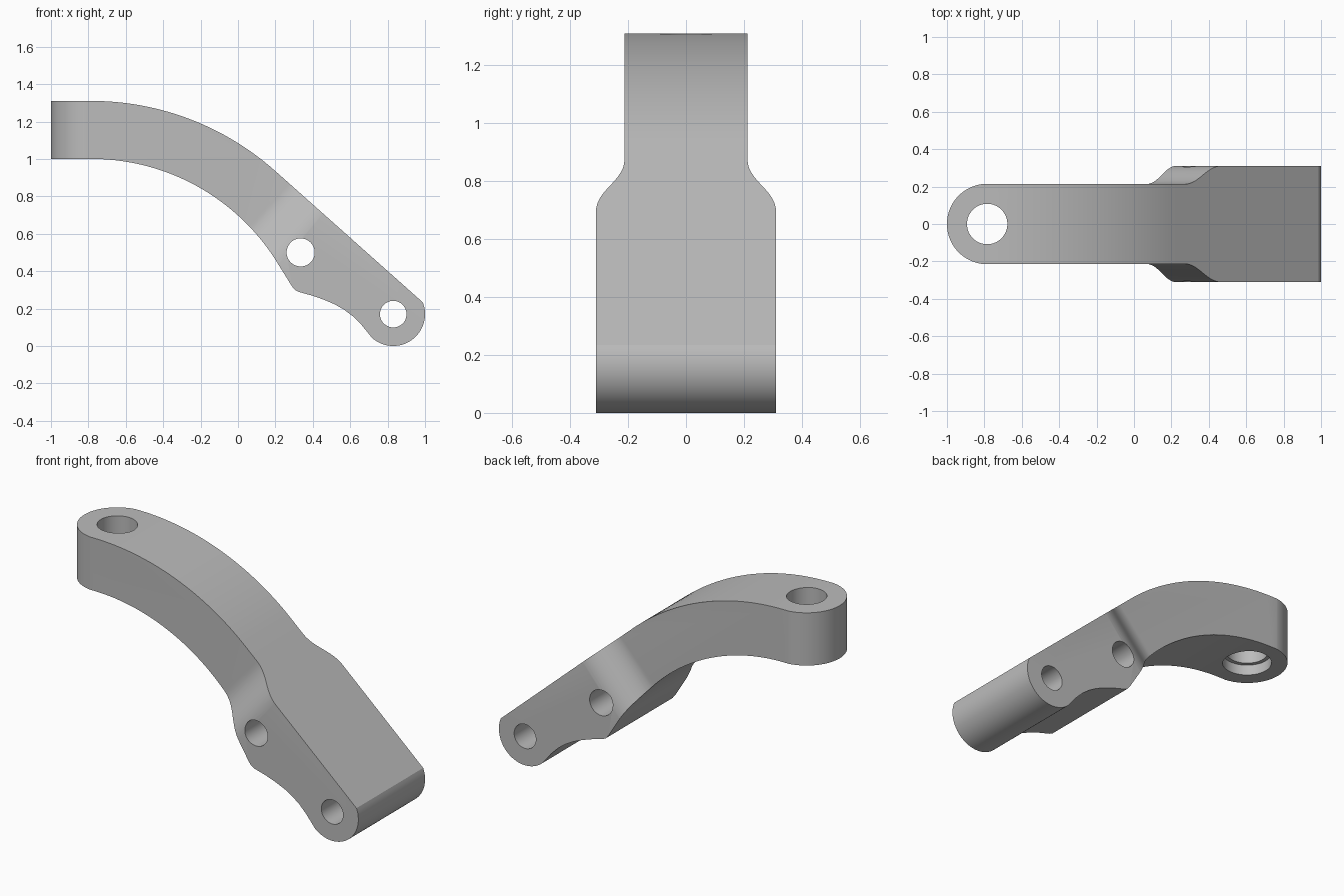
import bpy, bmesh, math
from mathutils import Matrix, Vector

old = bpy.data.objects.get("Cube")
if old:
    bpy.data.objects.remove(old, do_unlink=True)

grey = bpy.data.materials.new("plain grey")
grey.use_nodes = True
COLOUR = (0.5, 0.5, 0.5, 1)
grey.diffuse_color = COLOUR
grey.node_tree.nodes["Principled BSDF"].inputs["Base Color"].default_value = COLOUR


def arc(cx, cy, r, start, end, n):
    """Points along a circular arc, angles in degrees."""
    angles = [math.radians(start + (end - start) * i / n) for i in range(n + 1)]
    return [(cx + r * math.cos(a), cy + r * math.sin(a)) for a in angles]


def prism(name, points, u, v, low, high, origin=(0, 0, 0)):
    """Extrude a 2D outline in the u, v plane from low to high along u x v."""
    u, v, o = Vector(u), Vector(v), Vector(origin)
    w = u.cross(v)
    bm = bmesh.new()
    face = bm.faces.new([bm.verts.new(o + u * a + v * b + w * low) for a, b in points])
    new = bmesh.ops.extrude_face_region(bm, geom=[face])["geom"]
    bmesh.ops.translate(bm, vec=w * (high - low),
                        verts=[g for g in new if isinstance(g, bmesh.types.BMVert)])
    bmesh.ops.recalc_face_normals(bm, faces=bm.faces)
    mesh = bpy.data.meshes.new(name)
    bm.to_mesh(mesh)
    bm.free()
    mesh.materials.append(grey)
    obj = bpy.data.objects.new(name, mesh)
    bpy.context.collection.objects.link(obj)
    return obj


def cut(target, cutter, operation):
    """Apply a boolean and remove the cutter."""
    mod = target.modifiers.new("cut", "BOOLEAN")
    mod.object, mod.operation, mod.solver = cutter, operation, "EXACT"
    bpy.context.view_layer.objects.active = target
    bpy.ops.object.modifier_apply(modifier=mod.name)
    bpy.data.objects.remove(cutter, do_unlink=True)


X, Y, Z = (1, 0, 0), (0, 1, 0), (0, 0, 1)
SLOPE = math.radians(41.5)
HALF_NARROW, HALF_WIDE = 0.213, 0.31
EYE_X = -0.785

# Side profile: flat end, curved arm, straight leg with round foot
side = [(-1, 1.0), (-1, 1.31)]
side += arc(EYE_X, -0.17, 1.48, 90, 48.5, 32)
side += arc(0.83, 0.17, 0.17, 22, -132, 32)
side += [(0.66, 0.113), (0.615, 0.158), (0.57, 0.192), (0.52, 0.221),
         (0.46, 0.247), (0.40, 0.268), (0.325, 0.289),
         (0.305, 0.299), (0.289, 0.318)]
side += arc(EYE_X, -0.17, 1.17, 33, 90, 36)
arm = prism("bracket_arm", side, X, Z, -HALF_WIDE, HALF_WIDE)

# Width outline along the slope: narrow arm flaring to the wide leg
along = (math.cos(SLOPE), 0, -math.sin(SLOPE))
start, flare, steps = 0.0, 0.25, 20
half = [(-3, HALF_NARROW)]
for i in range(steps + 1):
    t = i / steps
    ease = t ** 1.6 / (t ** 1.6 + (1 - t) ** 1.6)
    half.append((start + flare * t, HALF_NARROW + (HALF_WIDE - HALF_NARROW) * ease))
half[-1] = (flare, HALF_WIDE + 0.001)
half.append((3, HALF_WIDE + 0.001))
outline = half + [(s, -w) for s, w in reversed(half)]
cut(arm, prism("width_cutter", outline, along, Y, -3, 3, (0.27, 0, 0.863)), "INTERSECT")

# Rounded eye end seen from above
eye = arc(EYE_X, 0, 0.215, 90, 270, 40) + [(EYE_X, -1), (2, -1), (2, 1), (EYE_X, 1)]
cut(arm, prism("eye_cutter", eye, X, Y, -1, 2), "INTERSECT")

# Upright bolt hole with a shallow counterbore underneath
for r, low, high in ((0.108, 0.5, 2), (0.13, 0.5, 1.06)):
    cut(arm, prism("bolt_cutter", arc(EYE_X, 0, r, 0, 354, 59), X, Y, low, high), "DIFFERENCE")

# Two cross holes through the leg
for x, z, r in ((0.335, 0.50, 0.075), (0.83, 0.17, 0.071)):
    cut(arm, prism("pin_cutter", arc(x, z, r, 0, 352.5, 47), X, Z, -1, 1), "DIFFERENCE")

bpy.ops.object.select_all(action="DESELECT")
arm.select_set(True)
bpy.context.view_layer.objects.active = arm
bpy.ops.object.shade_smooth_by_angle(angle=math.radians(25))
